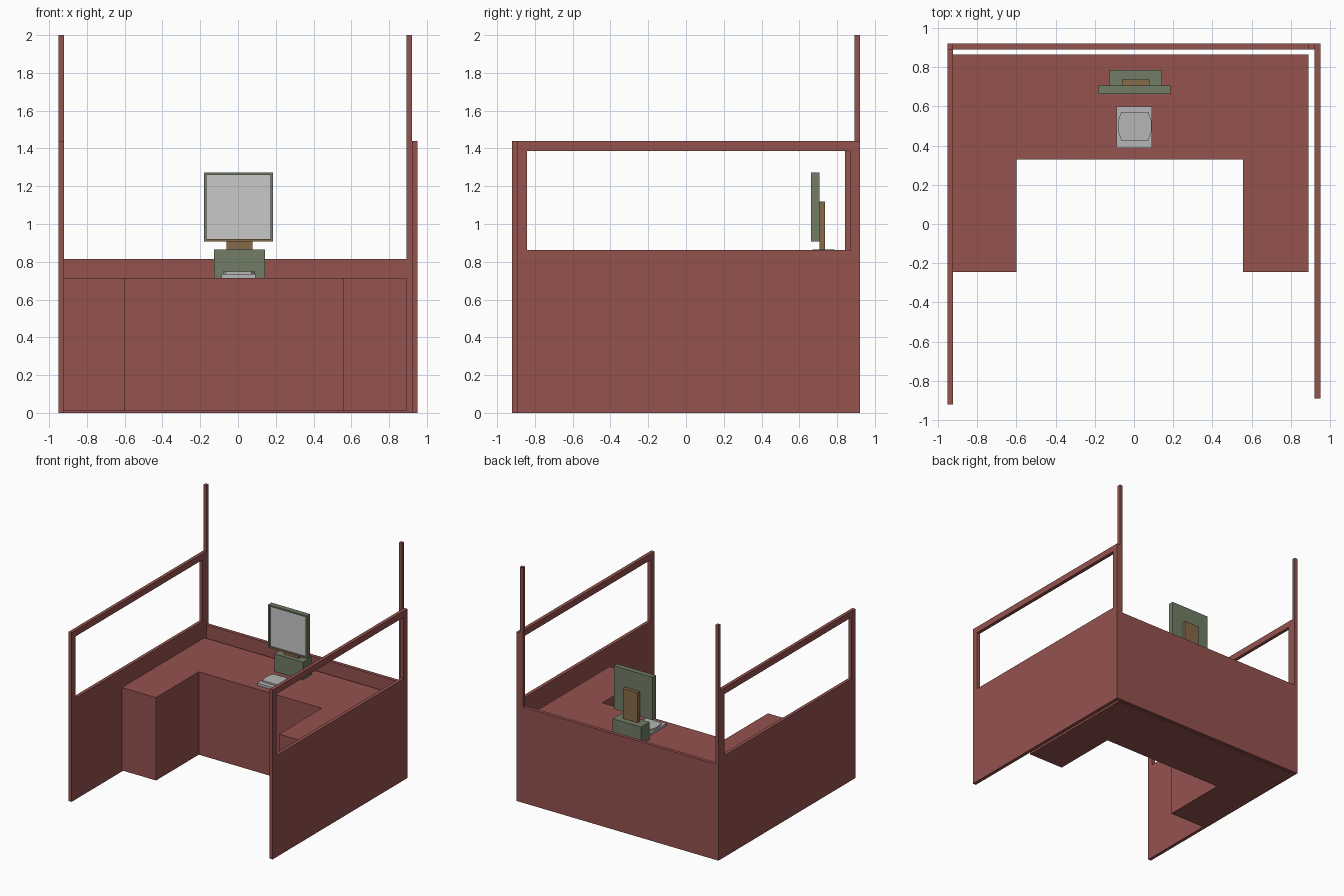
import bpy, bmesh
from mathutils import Vector

if "Cube" in bpy.data.objects:
    bpy.data.objects.remove(bpy.data.objects["Cube"])


def material(name, rgb):
    m = bpy.data.materials.new(name)
    m.diffuse_color = (*rgb, 1)
    m.use_nodes = True
    m.node_tree.nodes["Principled BSDF"].inputs["Base Color"].default_value = m.diffuse_color
    return m


RED = material("dull red", (0.297, 0.084, 0.076))
GREEN = material("grey green", (0.165, 0.205, 0.128))
BROWN = material("brown", (0.235, 0.145, 0.066))
SCREEN = material("screen grey", (0.58, 0.58, 0.58))
GREY = material("light grey", (0.47, 0.47, 0.47))


def finish(name, bm, *mats):
    bmesh.ops.recalc_face_normals(bm, faces=bm.faces)
    me = bpy.data.meshes.new(name)
    bm.to_mesh(me)
    bm.free()
    for m in mats:
        me.materials.append(m)
    ob = bpy.data.objects.new(name, me)
    bpy.context.collection.objects.link(ob)
    return ob


def extrude(bm, faces, vec):
    """Turn flat faces into a closed solid."""
    res = bmesh.ops.extrude_face_region(bm, geom=faces, use_keep_orig=True)
    verts = [g for g in res["geom"] if isinstance(g, bmesh.types.BMVert)]
    bmesh.ops.translate(bm, vec=Vector(vec), verts=verts)


def prism(name, points, z0, z1, mat):
    bm = bmesh.new()
    f = bm.faces.new([bm.verts.new((x, y, z0)) for x, y in points])
    extrude(bm, [f], (0, 0, z1 - z0))
    return finish(name, bm, mat)


def box(name, x0, x1, y0, y1, z0, z1, mat):
    return prism(name, [(x0, y0), (x1, y0), (x1, y1), (x0, y1)], z0, z1, mat)


def windowed_panel(name, x0, x1, y0, y1):
    """Side wall with a rectangular opening in its upper part."""
    def rect(a, b, c, d):
        return [bm.verts.new((x0, y, z)) for y, z in ((a, c), (b, c), (b, d), (a, d))]
    bm = bmesh.new()
    outer = rect(y0, y1, 0, 1.44)
    inner = rect(y0 + 0.05, y1 - 0.05, 0.863, 1.387)
    faces = [bm.faces.new((outer[i], outer[(i + 1) % 4], inner[(i + 1) % 4], inner[i]))
             for i in range(4)]
    extrude(bm, faces, (x1 - x0, 0, 0))
    return finish(name, bm, RED)


# Cubicle walls and corner posts
windowed_panel("left_wall", -0.95, -0.922, -0.92, 0.891)
windowed_panel("right_wall", 0.92, 0.95, -0.891, 0.92)
box("back_wall", -0.922, 0.891, 0.891, 0.92, 0, 0.815, RED)
box("left_post", -0.95, -0.922, 0.891, 0.92, 0, 2, RED)
box("right_post", 0.891, 0.92, 0.891, 0.92, 0, 2, RED)

# Solid U-shaped desk
prism("desk", [(-0.922, -0.245), (-0.6, -0.245), (-0.6, 0.33), (0.557, 0.33),
               (0.557, -0.245), (0.891, -0.245), (0.891, 0.865), (-0.922, 0.865)],
      0.01, 0.715, RED)

# Computer base and monitor back support
box("computer_base", -0.127, 0.143, 0.67, 0.786, 0.715, 0.865, GREEN)
box("monitor_support", -0.06, 0.078, 0.706, 0.736, 0.865, 1.12, BROWN)

# Monitor: slab with a recessed screen, brown along the lower edge
monitor = box("monitor", -0.18, 0.185, 0.663, 0.706, 0.907, 1.273, GREEN)
for m in (SCREEN, BROWN):
    monitor.data.materials.append(m)
bm = bmesh.new()
bm.from_mesh(monitor.data)
front = min(bm.faces, key=lambda f: f.calc_center_median().y)
bmesh.ops.inset_region(bm, faces=[front], thickness=0.019)
bmesh.ops.inset_region(bm, faces=[front], thickness=0.0005, depth=-0.01)
front.material_index = 1
for f in bm.faces:
    c = f.calc_center_median()
    if c.z < 0.92:
        f.material_index = 2
bm.to_mesh(monitor.data)
bm.free()

# Keyboard: thin tray with a raised eight-sided pad
box("keyboard_tray", -0.088, 0.093, 0.387, 0.6, 0.715, 0.735, GREY)
prism("keyboard_pad", [(-0.065, 0.425), (0.072, 0.425), (0.088, 0.47), (0.088, 0.53),
                       (0.072, 0.572), (-0.065, 0.572), (-0.08, 0.53), (-0.08, 0.47)],
      0.735, 0.748, GREY)
